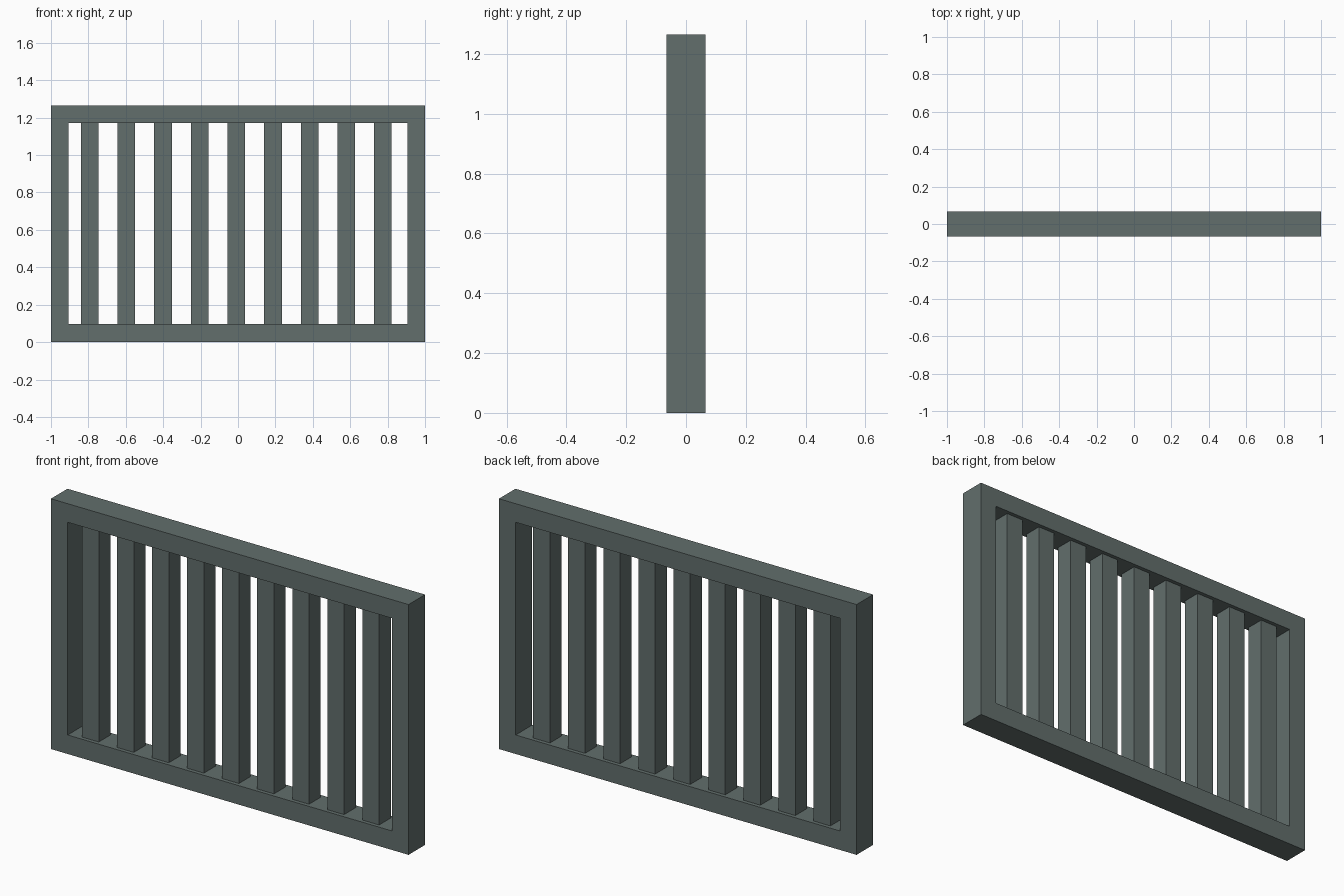
import bpy, bmesh

if "Cube" in bpy.data.objects:
    bpy.data.objects.remove(bpy.data.objects["Cube"])

mat = bpy.data.materials.new("grey green metal")
mat.diffuse_color = (0.122, 0.156, 0.150, 1)
mat.use_nodes = True
mat.node_tree.nodes["Principled BSDF"].inputs["Base Color"].default_value = mat.diffuse_color


def finish(name, bm):
    bmesh.ops.recalc_face_normals(bm, faces=bm.faces)
    me = bpy.data.meshes.new(name)
    bm.to_mesh(me)
    bm.free()
    me.materials.append(mat)
    ob = bpy.data.objects.new(name, me)
    bpy.context.collection.objects.link(ob)
    return ob


def rect(bm, x, z0, z1, y):
    return [bm.verts.new(p) for p in ((-x, y, z0), (x, y, z0), (x, y, z1), (-x, y, z1))]


# outer frame: a rectangular ring
H, D = 1.265, 0.066
bm = bmesh.new()
loops = [rect(bm, 1.0, 0, H, -D), rect(bm, 1.0, 0, H, D),
         rect(bm, 0.906, 0.096, H - 0.094, D), rect(bm, 0.906, 0.096, H - 0.094, -D)]
for i in range(4):
    a, b = loops[i], loops[(i + 1) % 4]
    for j in range(4):
        k = (j + 1) % 4
        bm.faces.new((a[j], a[k], b[k], b[j]))
finish("frame", bm)

# vertical bars, slightly thinner than the frame
for i in range(9):
    bm = bmesh.new()
    bmesh.ops.create_cube(bm, size=1)
    for v in bm.verts:
        v.co = (v.co.x * 0.094, v.co.y * 0.093, v.co.z * (H - 0.19))
    ob = finish(f"bar_{i + 1}", bm)
    ob.location = (-0.793 + i * 0.196, 0, H / 2 + 0.001)
